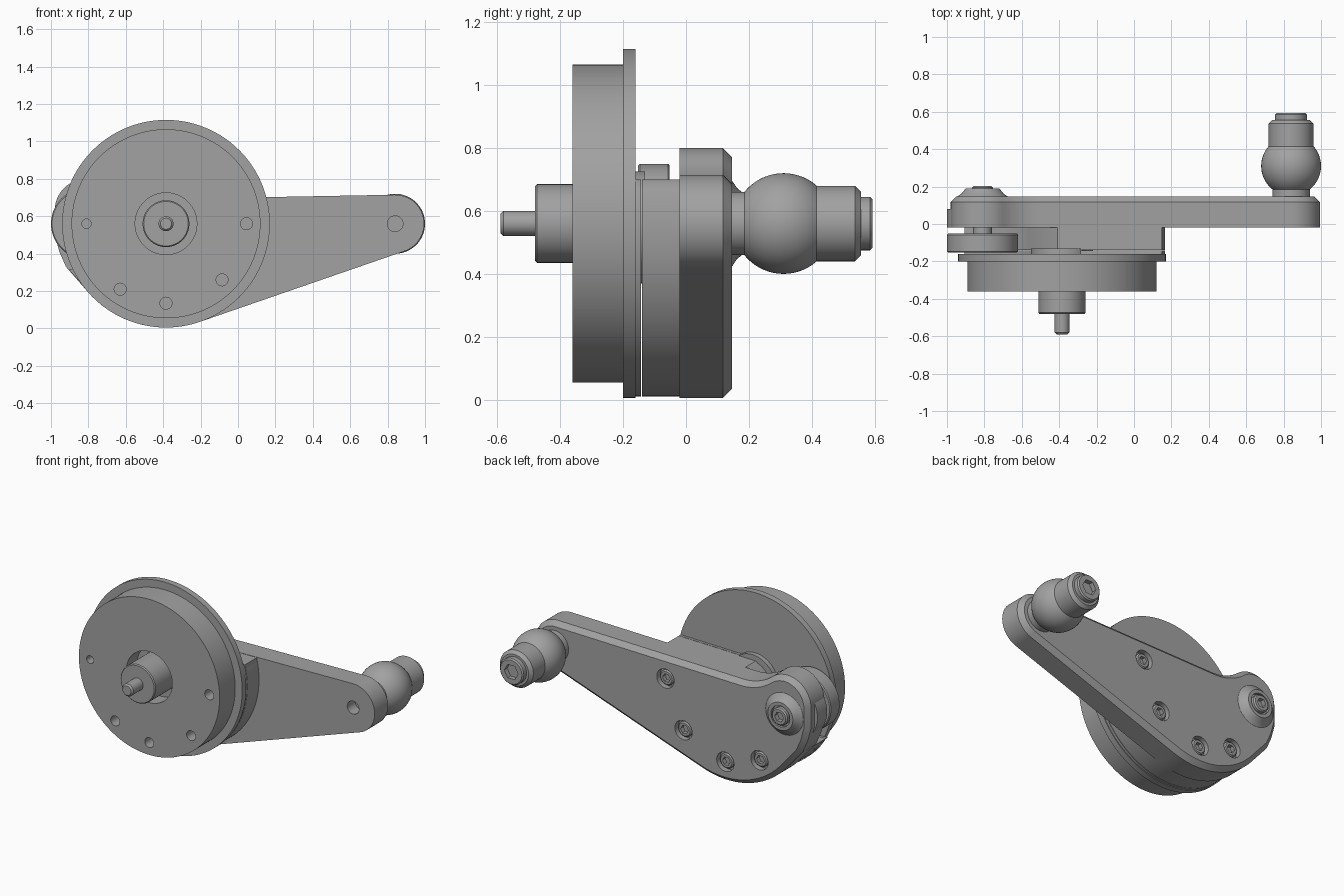
import bpy, bmesh, math
from mathutils import Matrix, Vector

if "Cube" in bpy.data.objects:
    bpy.data.objects.remove(bpy.data.objects["Cube"], do_unlink=True)

grey = bpy.data.materials.new("machined grey")
grey.use_nodes = True
grey.diffuse_color = (0.36, 0.36, 0.36, 1)
grey.node_tree.nodes["Principled BSDF"].inputs["Base Color"].default_value = (0.36, 0.36, 0.36, 1)

HUB = (-0.385, 0.56)
PIVOT = (-0.81, 0.56)
TIP = (0.84, 0.56)
SCREWS = [(0.045, 0.56), (-0.085, 0.26), (-0.385, 0.135), (-0.63, 0.21)]


def finish(name, bm):
    bmesh.ops.remove_doubles(bm, verts=bm.verts, dist=1e-5)
    bmesh.ops.recalc_face_normals(bm, faces=bm.faces)
    mesh = bpy.data.meshes.new(name)
    bm.to_mesh(mesh)
    bm.free()
    mesh.materials.append(grey)
    obj = bpy.data.objects.new(name, mesh)
    bpy.context.collection.objects.link(obj)
    return obj


def lathe(name, centre, profile, sides=72):
    """Turn (radius, y) points around a y-parallel axis through centre (x, z)."""
    bm = bmesh.new()
    verts = [bm.verts.new((r, y, 0)) for r, y in profile]
    edges = [bm.edges.new(pair) for pair in zip(verts, verts[1:])]
    bmesh.ops.spin(bm, geom=verts + edges, axis=(0, 1, 0), cent=(0, 0, 0),
                   angle=math.tau, steps=sides, use_duplicate=False)
    bmesh.ops.translate(bm, verts=bm.verts, vec=(centre[0], 0, centre[1]))
    return finish(name, bm)


def rod(name, centre, r, y0, y1, sides=72, c0=0.0, c1=0.0):
    """Cylinder with optional chamfers at the front (c0) and back (c1)."""
    return lathe(name, centre, [(0, y0), (r - c0, y0), (r, y0 + c0),
                                (r, y1 - c1), (r - c1, y1), (0, y1)], sides)


def prism(name, outline, y0, y1, chamfer=0.0):
    """Extrude an (x, z) outline along y, chamfering the back rim."""
    bm = bmesh.new()
    face = bm.faces.new([bm.verts.new((x, y0, z)) for x, z in outline])
    res = bmesh.ops.extrude_face_region(bm, geom=[face])
    top = [v for v in res["geom"] if isinstance(v, bmesh.types.BMVert)]
    bmesh.ops.translate(bm, verts=top, vec=(0, y1 - y0, 0))
    if chamfer:
        rim = [e for e in bm.edges if all(abs(v.co.y - y1) < 1e-5 for v in e.verts)]
        bmesh.ops.bevel(bm, geom=rim, offset=chamfer, segments=1, affect='EDGES')
    return finish(name, bm)


def arc(centre, r, a0, a1, steps):
    angles = [math.radians(a0 + (a1 - a0) * i / steps) for i in range(steps + 1)]
    return [(centre[0] + r * math.cos(a), centre[1] + r * math.sin(a)) for a in angles]


def cut(obj, cutter):
    mod = obj.modifiers.new("cut", 'BOOLEAN')
    mod.operation, mod.solver, mod.object = 'DIFFERENCE', 'EXACT', cutter
    bpy.context.view_layer.objects.active = obj
    bpy.ops.object.modifier_apply(modifier=mod.name)
    bpy.data.objects.remove(cutter, do_unlink=True)


def socket_screw(name, centre, r, y0, y1, hex_r):
    screw = rod(name, centre, r, y0, y1, 48, c1=0.008)
    cut(screw, rod("hex_cutter", centre, hex_r, y1 - 0.03, y1 + 0.02, 6))
    return screw


# Flanged front disc with recessed middle and drilled holes
disc = lathe("front_disc", HUB, [(0, -0.25), (0.165, -0.25), (0.165, -0.36), (0.505, -0.36),
                                 (0.505, -0.2), (0.555, -0.2), (0.555, -0.16), (0, -0.16)], 128)
for hole in SCREWS:
    cut(disc, rod("hole_cutter", hole, 0.032, -0.4, -0.26, 32))
cut(disc, rod("hole_cutter", PIVOT, 0.025, -0.4, -0.26, 32))

# Central boss, shaft and rear hub ring
rod("shaft_boss", HUB, 0.125, -0.48, -0.2, c0=0.006)
rod("shaft", HUB, 0.04, -0.59, -0.4, 48, c0=0.01)
lathe("rear_hub_ring", HUB, [(0, -0.17), (0.165, -0.17), (0.165, -0.13), (0.125, -0.13),
                             (0.125, -0.145), (0, -0.145)])

# Lever arm: round tip, straight top, concave fillet, pivot lobe, round belly
arm_outline = (arc(TIP, 0.155, -70.9, 91, 32)
               + arc((-0.5, 1.01), 0.32, -90, -129.2, 14)
               + arc((-0.81, 0.63), 0.17, 50.8, 180, 28)[1:]
               + [(-0.98, 0.5), (-0.955, 0.41), (-0.92, 0.33)]
               + arc(HUB, 0.555, 222, 289.1, 28))
arm = prism("lever_arm", arm_outline, -0.02, 0.147, 0.03)
for spot in SCREWS:
    cut(arm, rod("counterbore_cutter", spot, 0.062, 0.11, 0.2, 48))
cut(arm, rod("hole_cutter", TIP, 0.042, -0.1, 0.06, 32))

# Spacer block between the arm and the disc, cleared for the roller
block_outline = (arc(HUB, 0.55, 222, 374, 60)
                 + [(0.15, 0.70), (-0.41, 0.69), (-0.5, 0.62), (-0.56, 0.5),
                    (-0.65, 0.38), (-0.78, 0.31), (-0.905, 0.315)])
prism("spacer_block", block_outline, -0.14, -0.019)
prism("spacer_shim", block_outline, -0.161, -0.143)

# Arm screws
for i, spot in enumerate(SCREWS):
    socket_screw(f"arm_screw_{i + 1}", spot, 0.049, 0.1, 0.137, 0.028)

# Pivot: hub pad, post, roller, conical boss and screw
rod("pivot_pad", PIVOT, 0.19, -0.019, 0.08)
rod("pivot_post", PIVOT, 0.05, -0.06, 0.0, 48)
rod("pivot_roller", PIVOT, 0.19, -0.152, -0.052, c0=0.006, c1=0.006)
lathe("pivot_boss", PIVOT, [(0, 0.1), (0.135, 0.1), (0.135, 0.147), (0.112, 0.163), (0.09, 0.19),
                            (0.068, 0.19), (0.068, 0.17), (0, 0.17)])
socket_screw("pivot_screw", PIVOT, 0.056, 0.15, 0.203, 0.032)

# Ball stud at the arm tip
rod("stud_neck", TIP, 0.1, 0.13, 0.22)
ball = [(0.16 * math.sin(math.pi * i / 32), 0.31 - 0.16 * math.cos(math.pi * i / 32))
        for i in range(33)]
ball[0], ball[-1] = (0, 0.15), (0, 0.47)
lathe("stud_ball", TIP, ball)
rod("stud_collar", TIP, 0.12, 0.41, 0.557, c1=0.02)
socket_screw("stud_bolt", TIP, 0.085, 0.52, 0.593, 0.05)

# Smooth shading with crisp edges
bpy.ops.object.select_all(action='DESELECT')
for obj in bpy.context.scene.objects:
    if obj.type == 'MESH':
        obj.select_set(True)
        bpy.context.view_layer.objects.active = obj
bpy.ops.object.shade_smooth_by_angle(angle=math.radians(30))
